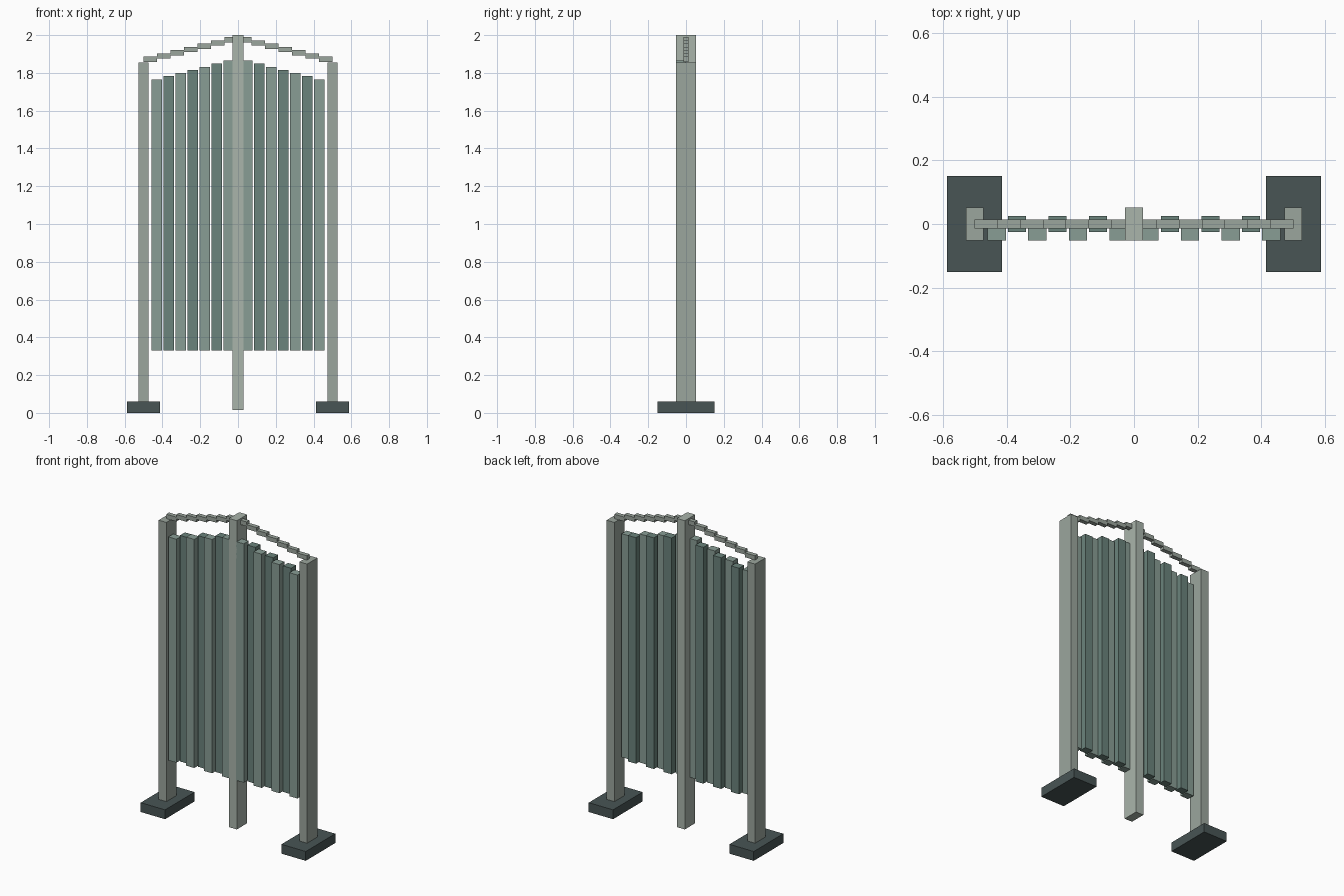
import bpy

if "Cube" in bpy.data.objects:
    bpy.data.objects.remove(bpy.data.objects["Cube"])


def material(name, rgb):
    m = bpy.data.materials.new(name)
    m.diffuse_color = (*rgb, 1)
    m.use_nodes = True
    m.node_tree.nodes["Principled BSDF"].inputs["Base Color"].default_value = m.diffuse_color
    return m


POST = material("post_grey", (0.33, 0.38, 0.34))
MID = material("centre_grey", (0.40, 0.46, 0.41))
SLAT_LIGHT = material("slat_light", (0.25, 0.34, 0.30))
SLAT_DARK = material("slat_dark", (0.145, 0.227, 0.20))
BASE = material("base_dark", (0.065, 0.09, 0.09))


def box(name, x, y, z, mat):
    """Box from (min, max) ranges on each axis."""
    bpy.ops.mesh.primitive_cube_add(size=1, location=[sum(r) / 2 for r in (x, y, z)])
    o = bpy.context.object
    o.name = name
    o.scale = [r[1] - r[0] for r in (x, y, z)]
    bpy.ops.object.transform_apply(location=False, rotation=False, scale=True)
    o.data.materials.append(mat)
    return o


def pair(name, x, y, z, mat):
    """The same box on the right and the left."""
    box(name + "_right", x, y, z, mat)
    box(name + "_left", (-x[1], -x[0]), y, z, mat)


# Centre post, side posts and their feet
box("centre_post", (-0.028, 0.028), (-0.052, 0.052), (0.015, 2.0), MID)
pair("side_post", (0.473, 0.528), (-0.052, 0.052), (0.058, 1.855), POST)
pair("foot", (0.414, 0.587), (-0.15, 0.15), (0, 0.06), BASE)

# Stepped top rail falling away from the centre
N = 7
for i in range(N):
    zc = 1.975 - 0.0171 * i
    pair(f"rail_step_{i}", (0.5 * i / N, 0.5 * (i + 1) / N),
         (-0.014, 0.014), (zc - 0.014, zc + 0.014), POST)

# Vertical slats, alternately set forward and back
for i in range(N):
    xc = 0.049 + 0.0636 * i
    front = i % 2 == 0
    pair(f"slat_{i}", (xc - 0.0285, xc + 0.0285),
         (-0.052, -0.002) if front else (-0.025, 0.025),
         (0.329, 1.865 - 0.0165 * i), SLAT_LIGHT if front else SLAT_DARK)
